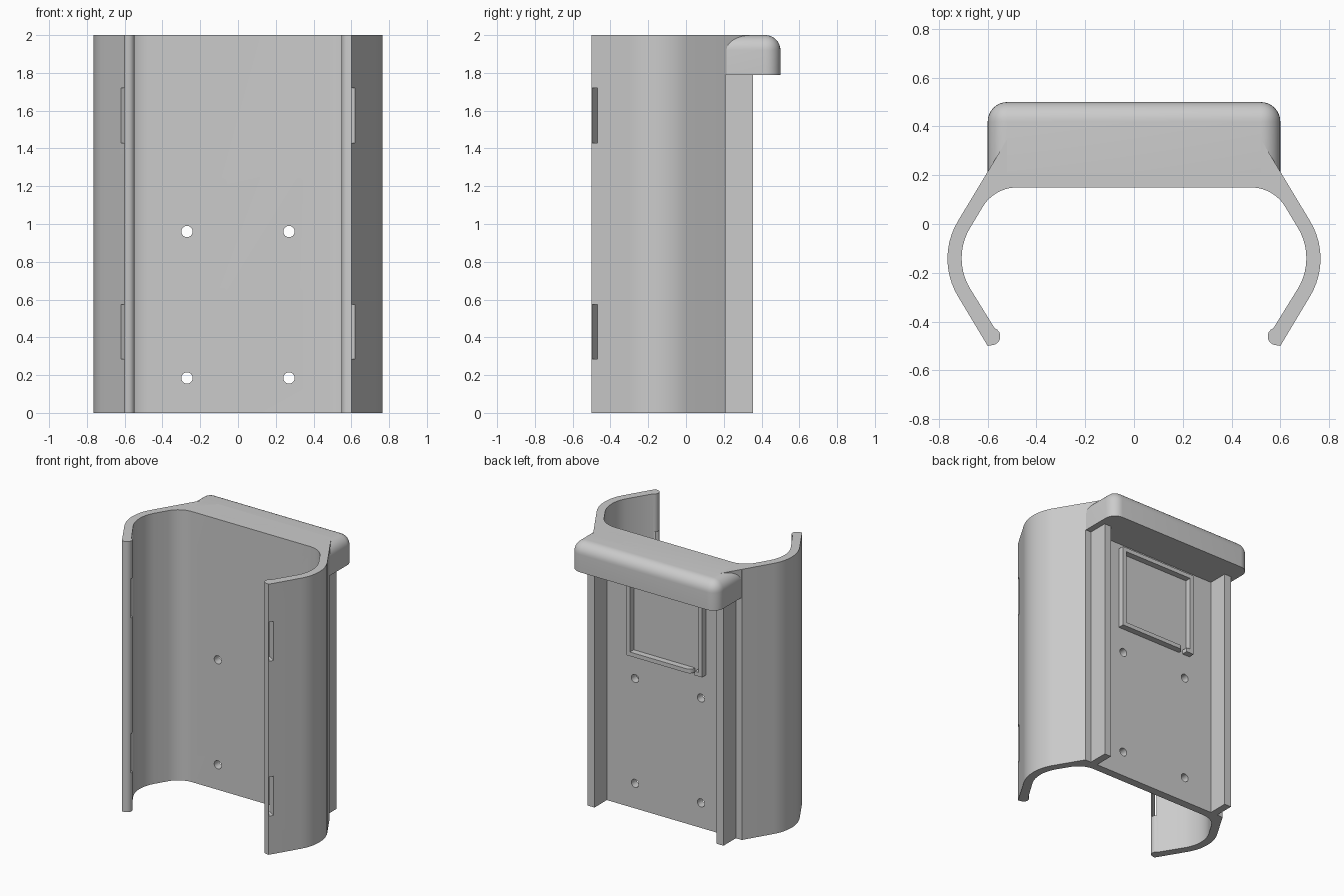
import bpy, bmesh, math
from mathutils import Vector

old = bpy.data.objects.get("Cube")
if old:
    bpy.data.objects.remove(old, do_unlink=True)

grey = bpy.data.materials.new("plain grey")
grey.use_nodes = True
colour = (0.6, 0.6, 0.6, 1)
grey.diffuse_color = colour
grey.node_tree.nodes["Principled BSDF"].inputs["Base Color"].default_value = colour


def add_prism(bm, points, z0, z1):
    """Extrude a flat xy outline from z0 to z1."""
    face = bm.faces.new([bm.verts.new((x, y, z0)) for x, y in points])
    top = bmesh.ops.extrude_face_region(bm, geom=[face])["geom"]
    verts = [g for g in top if isinstance(g, bmesh.types.BMVert)]
    bmesh.ops.translate(bm, verts=verts, vec=(0, 0, z1 - z0))


def finish(name, bm):
    bmesh.ops.recalc_face_normals(bm, faces=bm.faces)
    mesh = bpy.data.meshes.new(name)
    bm.to_mesh(mesh)
    bm.free()
    mesh.materials.append(grey)
    obj = bpy.data.objects.new(name, mesh)
    bpy.context.collection.objects.link(obj)
    return obj


def activate(obj):
    bpy.ops.object.select_all(action="DESELECT")
    obj.select_set(True)
    bpy.context.view_layer.objects.active = obj


def smooth(obj):
    activate(obj)
    bpy.ops.object.shade_smooth_by_angle(angle=math.radians(30))


def fillet(before, corner, after, radius, steps=10):
    """Arc points that round one corner of an outline."""
    b, c, a = Vector(before), Vector(corner), Vector(after)
    u, v = (b - c).normalized(), (a - c).normalized()
    half = u.angle(v) / 2
    centre = c + (u + v).normalized() * (radius / math.sin(half))
    start = c + u * (radius / math.tan(half)) - centre
    end = c + v * (radius / math.tan(half)) - centre
    points = []
    for i in range(steps + 1):
        spoke = start.lerp(end, i / steps).normalized() * radius
        points.append(tuple(centre + spoke))
    return points


def mirrored(half):
    return half + [(-x, y) for x, y in reversed(half)]


def box_outline(x0, x1, y0, y1):
    return [(x0, y0), (x1, y0), (x1, y1), (x0, y1)]


# Clip body: one side of the cross-section, from the inner back wall outwards
tip, elbow_in, elbow_out = (0.6, -0.5), (0.748, -0.142), (0.8145, -0.142)
back_corner, wall_end = (0.5725, 0.15), (0.603, 0.21)
bead = [(0.584 + 0.036 * math.cos(a), -0.461 + 0.036 * math.sin(a))
        for a in (math.radians(110 + 20 * i) for i in range(9))]
half = (fillet((0, 0.15), back_corner, elbow_in, 0.165)
        + fillet(back_corner, elbow_in, bead[0], 0.24)
        + bead + [tip]
        + fillet(tip, elbow_out, wall_end, 0.297)
        + [wall_end])
bm = bmesh.new()
add_prism(bm, mirrored(half), 0, 2)
clip = finish("clip_body", bm)

# Cutters: four screw holes and two strap slots in each arm tip
bm = bmesh.new()
for x in (-0.27, 0.27):
    for z in (0.185, 0.96):
        ring = bmesh.ops.create_cone(bm, cap_ends=True, segments=24, radius1=0.03,
                                     radius2=0.03, depth=0.4)["verts"]
        for v in ring:
            v.co = (x + v.co.x, 0.2 + v.co.z, z + v.co.y)
along, out = Vector((0.514, 0.857)), Vector((0.857, -0.514))
near = Vector(tip) + along * 0.002
far = near + along * 0.036
slot = [near + out * 0.03, far + out * 0.03, far - out * 0.1, near - out * 0.1]
for side in (-1, 1):
    for z in (0.285, 1.43):
        add_prism(bm, [(side * p.x, p.y) for p in slot], z, z + 0.29)
cutter = finish("cutter", bm)
cutter.hide_render = True
mod = clip.modifiers.new("cuts", "BOOLEAN")
mod.operation, mod.solver, mod.object = "DIFFERENCE", "EXACT", cutter
activate(clip)
bpy.ops.object.modifier_apply(modifier=mod.name)
bpy.data.objects.remove(cutter, do_unlink=True)
smooth(clip)

# Top cap: block with rounded back corners and rounded top edges
bm = bmesh.new()
add_prism(bm, box_outline(-0.6, 0.6, 0.205, 0.5), 1.79, 2)
edges = []
for e in bm.edges:
    mid = (e.verts[0].co + e.verts[1].co) / 2
    upright = abs(e.verts[0].co.z - e.verts[1].co.z) > 0.1
    if mid.y > 0.21 and (mid.z > 1.95 or (upright and mid.y > 0.45)):
        edges.append(e)
bmesh.ops.bevel(bm, geom=edges, offset=0.08, segments=8, profile=0.5, affect="EDGES")
smooth(finish("top_cap", bm))

# Wedge that carries the sloping side walls into the cap
bm = bmesh.new()
add_prism(bm, mirrored([(0.603, 0.209), (0.52, 0.348)]), 1.79, 2)
finish("cap_wedge", bm)

# Side rails on the back
for name, side in (("left_rail", 1), ("right_rail", -1)):
    bm = bmesh.new()
    add_prism(bm, box_outline(side * 0.5, side * 0.555, 0.2, 0.355), 0, 1.8)
    finish(name, bm)

# Raised label frame with a gap in its lower edge
depth = (0.2, 0.255)
for name, x0, x1, z0, z1 in (
        ("frame_left_bar", 0.28, 0.31, 1.14, 1.75),
        ("frame_right_bar", -0.31, -0.28, 1.14, 1.75),
        ("frame_top_bar", -0.28, 0.28, 1.72, 1.75),
        ("frame_foot", -0.28, -0.25, 1.14, 1.17),
        ("frame_bottom_bar", -0.22, 0.28, 1.14, 1.17)):
    bm = bmesh.new()
    outline = box_outline(x0, x1, *depth)
    if name == "frame_bottom_bar":
        outline[3:] = fillet((x1, depth[1]), (x0, depth[1]), (x0, depth[0]), 0.035, 6)
    add_prism(bm, outline, z0, z1)
    finish(name, bm)
